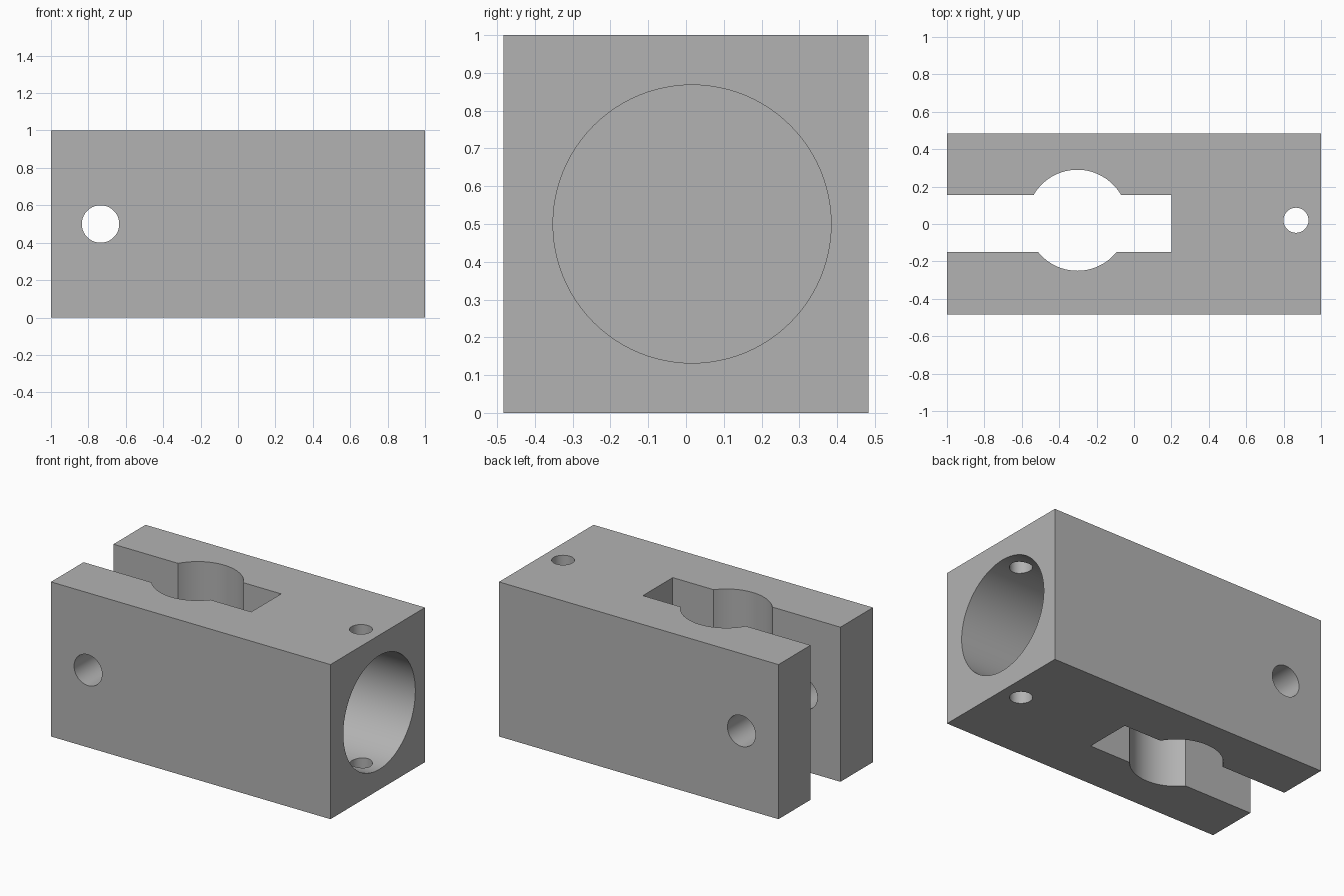
import bpy, math

default = bpy.data.objects.get("Cube")
if default:
    bpy.data.objects.remove(default, do_unlink=True)

# Plain grey metal
grey = bpy.data.materials.new("plain_grey")
grey.use_nodes = True
colour = (0.45, 0.45, 0.45, 1)
grey.diffuse_color = colour
grey.node_tree.nodes["Principled BSDF"].inputs["Base Color"].default_value = colour


def box(name, low, high):
    centre = [(a + b) / 2 for a, b in zip(low, high)]
    bpy.ops.mesh.primitive_cube_add(size=1, location=centre)
    ob = bpy.context.object
    ob.name = name
    ob.scale = [b - a for a, b in zip(low, high)]
    bpy.ops.object.transform_apply(location=True, rotation=True, scale=True)
    ob.data.materials.append(grey)
    return ob


def rod(name, centre, radius, length, axis):
    turn = {"x": (0, math.pi / 2, 0), "y": (math.pi / 2, 0, 0), "z": (0, 0, 0)}[axis]
    bpy.ops.mesh.primitive_cylinder_add(vertices=96, radius=radius, depth=length,
                                        location=centre, rotation=turn)
    ob = bpy.context.object
    ob.name = name
    bpy.ops.object.transform_apply(location=True, rotation=True, scale=True)
    ob.data.materials.append(grey)
    return ob


# Solid block
block = box("clevis_block", (-1, -0.483, 0), (1, 0.483, 1))

# Fork slot, round clearance, cross pin hole, blind end bore, set pin hole
cutters = [
    box("slot_cutter", (-1.2, -0.15, -0.2), (0.2, 0.155, 1.2)),
    rod("clearance_cutter", (-0.303, 0.02, 0.5), 0.27, 1.6, "z"),
    rod("cross_pin_cutter", (-0.735, 0, 0.5), 0.1, 1.6, "y"),
    rod("bore_cutter", (0.833, 0.016, 0.5), 0.368, 1, "x"),
    rod("set_pin_cutter", (0.866, 0.02, 0.5), 0.067, 1.6, "z"),
]
bpy.ops.object.select_all(action="DESELECT")
block.select_set(True)
bpy.context.view_layer.objects.active = block
for cutter in cutters:
    cutter.hide_render = True
    cut = block.modifiers.new(cutter.name, "BOOLEAN")
    cut.operation = "DIFFERENCE"
    cut.solver = "EXACT"
    cut.object = cutter
    bpy.ops.object.modifier_apply(modifier=cut.name)
    bpy.data.objects.remove(cutter, do_unlink=True)

# Smooth holes, crisp edges
bpy.ops.object.shade_smooth_by_angle(angle=math.radians(30))
